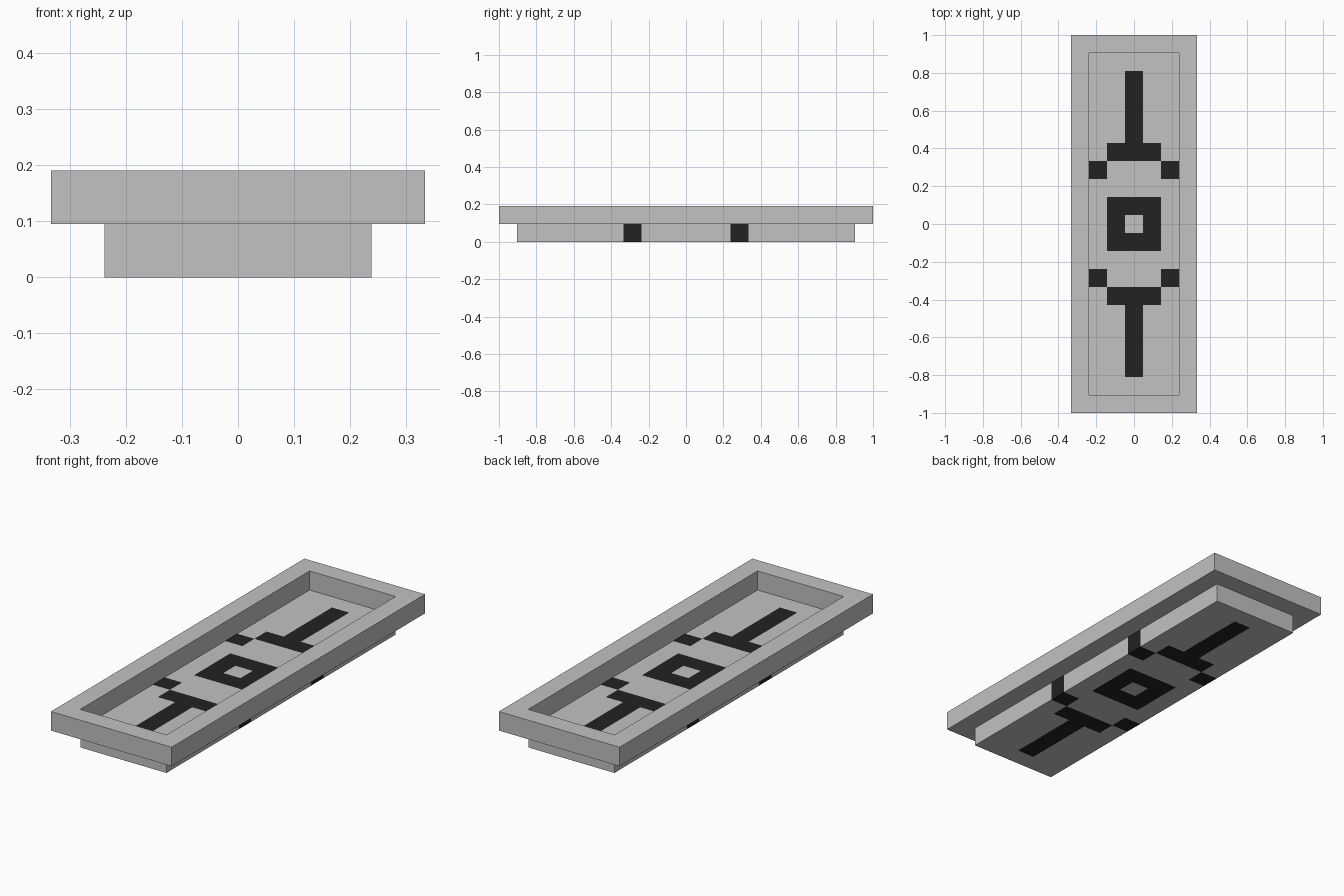
import bpy, bmesh

if "Cube" in bpy.data.objects:
    bpy.data.objects.remove(bpy.data.objects["Cube"])

U = 2 / 21  # one block of the design


def material(name, v):
    m = bpy.data.materials.new(name)
    m.diffuse_color = (v, v, v, 1)
    m.use_nodes = True
    m.node_tree.nodes["Principled BSDF"].inputs["Base Color"].default_value = m.diffuse_color
    return m


grey = material("light grey", 0.54)
black = material("soft black", 0.016)


def finish(name, bm, mats):
    bmesh.ops.recalc_face_normals(bm, faces=bm.faces)
    me = bpy.data.meshes.new(name)
    bm.to_mesh(me)
    bm.free()
    for m in mats:
        me.materials.append(m)
    ob = bpy.data.objects.new(name, me)
    bpy.context.collection.objects.link(ob)
    return ob


def extrude_up(bm, height):
    top = bmesh.ops.extrude_face_region(bm, geom=bm.faces[:], use_keep_orig=True)["geom"]
    verts = [g for g in top if isinstance(g, bmesh.types.BMVert)]
    bmesh.ops.translate(bm, verts=verts, vec=(0, 0, height))


def is_dark(x, y):
    """Inlay pattern, symmetric in both directions, in block units."""
    x, y = abs(x), abs(y)
    ring = x < 1.5 and y < 1.5 and max(x, y) > 0.5
    corner = x > 1.5 and 2.5 < y < 3.5
    bar = x < 1.5 and 3.5 < y < 4.5
    stem = x < 0.5 and 4.5 < y < 8.5
    return ring or corner or bar or stem


# Base slab: 5 x 19 blocks, the inlay runs through its full thickness
bm = bmesh.new()
for i in range(-2, 3):
    for j in range(-9, 10):
        bm.faces.new([bm.verts.new(((i + a) * U, (j + b) * U, 0))
                      for a, b in ((-.5, -.5), (.5, -.5), (.5, .5), (-.5, .5))])
bmesh.ops.remove_doubles(bm, verts=bm.verts[:], dist=1e-4)
extrude_up(bm, U)
bmesh.ops.recalc_face_normals(bm, faces=bm.faces)
for f in bm.faces:
    p = (f.calc_center_median() - f.normal * U * 0.3) / U
    f.material_index = int(is_dark(p.x, p.y))
finish("base_slab", bm, [grey, black])

# Raised rim: 7 x 21 blocks outside, open over the slab
bm = bmesh.new()
corners = ((-1, -1), (1, -1), (1, 1), (-1, 1))
outer = [bm.verts.new((a * 3.5 * U, b * 10.5 * U, U)) for a, b in corners]
inner = [bm.verts.new((a * 2.5 * U, b * 9.5 * U, U)) for a, b in corners]
for k in range(4):
    n = (k + 1) % 4
    bm.faces.new((outer[k], outer[n], inner[n], inner[k]))
extrude_up(bm, U)
finish("raised_rim", bm, [grey])
